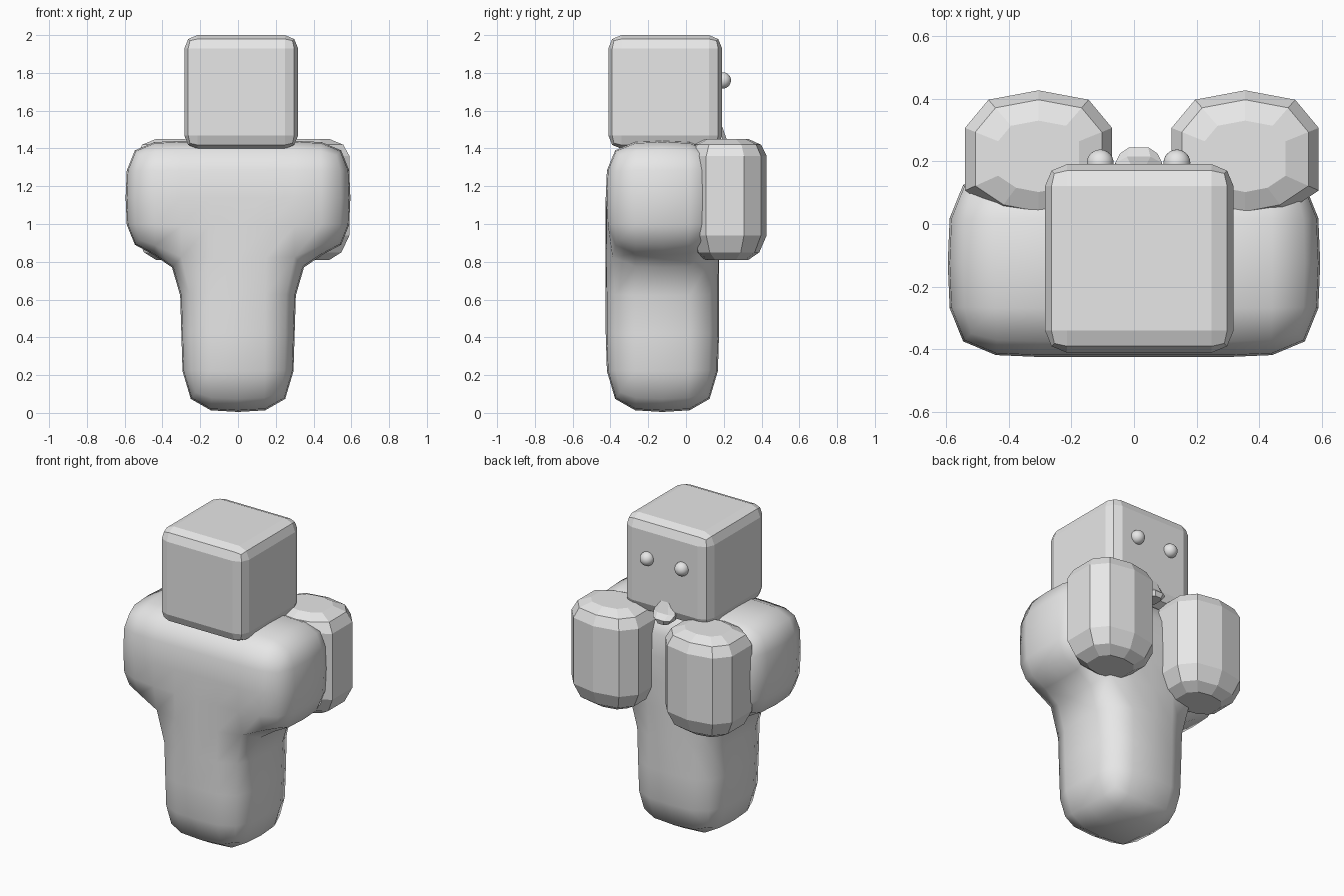
import bpy
import bmesh
from mathutils import Vector

if "Cube" in bpy.data.objects:
    bpy.data.objects.remove(bpy.data.objects["Cube"])

grey = bpy.data.materials.new("plain_grey")
grey.diffuse_color = (0.8, 0.8, 0.8, 1)
grey.use_nodes = True
grey.node_tree.nodes["Principled BSDF"].inputs["Base Color"].default_value = grey.diffuse_color


def finish(bm, name, smooth=False):
    """Turn a bmesh into a named, coloured object."""
    bmesh.ops.remove_doubles(bm, verts=bm.verts, dist=1e-5)
    bmesh.ops.recalc_face_normals(bm, faces=bm.faces)
    for f in bm.faces:
        f.smooth = smooth
    mesh = bpy.data.meshes.new(name)
    bm.to_mesh(mesh)
    bm.free()
    mesh.materials.append(grey)
    ob = bpy.data.objects.new(name, mesh)
    bpy.context.collection.objects.link(ob)
    return ob


def loft(rings, name):
    """Skin a stack of closed rings and cap both ends."""
    bm = bmesh.new()
    loops = [[bm.verts.new(p) for p in ring] for ring in rings]
    n = len(loops[0])
    for a, b in zip(loops, loops[1:]):
        for i in range(n):
            j = (i + 1) % n
            bm.faces.new((a[i], a[j], b[j], b[i]))
    bm.faces.new(loops[0])
    bm.faces.new(loops[-1])
    return finish(bm, name)


# Body: T-shaped cage of square cells, softened by subdivision
xs = [-0.595, -0.3, 0, 0.3, 0.595]
ys = [-0.425, -0.125, 0.175]
zs = [0.005, 0.42, 0.84, 1.14, 1.44]
cells = {(i, j, k) for i in range(4) for j in range(2) for k in range(4)
         if k >= 2 or i in (1, 2)}
bm = bmesh.new()
for cell in cells:
    for axis in range(3):
        for side in (0, 1):
            nb = list(cell)
            nb[axis] += 2 * side - 1
            if tuple(nb) in cells:
                continue
            u, v = (axis + 1) % 3, (axis + 2) % 3
            quad = []
            for du, dv in ((0, 0), (1, 0), (1, 1), (0, 1)):
                c = list(cell)
                c[axis] += side
                c[u] += du
                c[v] += dv
                quad.append(bm.verts.new((xs[c[0]], ys[c[1]], zs[c[2]])))
            bm.faces.new(quad)
body = finish(bm, "body", smooth=True)
sub = body.modifiers.new("soften", 'SUBSURF')
sub.levels = sub.render_levels = 1

# Head: cube with narrow two-step bevels
bm = bmesh.new()
bmesh.ops.create_cube(bm, size=0.602)
bmesh.ops.translate(bm, verts=bm.verts, vec=Vector((0.017, -0.11, 1.699)))
head = finish(bm, "head")
bev = head.modifiers.new("edges", 'BEVEL')
bev.width = 0.07
bev.segments = 2

# Hands: faceted blocks with a vertical ridge on the outer face
half = [(0, 0.215), (0.16, 0.185), (0.235, 0.095), (0.235, -0.105),
        (0.13, -0.175), (0, -0.2)]
outline = half + [(-x, y) for x, y in half[-2:0:-1]]
steps = [(0.81, 0.55), (0.85, 0.82), (0.94, 1), (1.36, 1), (1.42, 0.86), (1.45, 0.55)]
for name, cx in (("left_hand", -0.305), ("right_hand", 0.355)):
    loft([[(cx + x * s, 0.212 + y * s, z) for x, y in outline] for z, s in steps], name)

# Eyes: small smooth balls on the back-facing side of the head
for name, cx in (("left_eye", -0.108), ("right_eye", 0.137)):
    bm = bmesh.new()
    bmesh.ops.create_uvsphere(bm, u_segments=24, v_segments=16, radius=0.043)
    bmesh.ops.translate(bm, verts=bm.verts, vec=Vector((cx, 0.195, 1.76)))
    finish(bm, name, smooth=True)

# Mouth: flared lip below the eyes
lip = [(1.39, 0.04, 0.235), (1.42, 0.06, 0.245), (1.45, 0.075, 0.215), (1.52, 0.05, 0.19)]
loft([[(0.015 - w, 0.15, z), (0.015 + w, 0.15, z), (0.015 + w, y - 0.02, z),
       (0.015 + w * 0.5, y, z), (0.015 - w * 0.5, y, z), (0.015 - w, y - 0.02, z)]
      for z, w, y in lip], "mouth")
